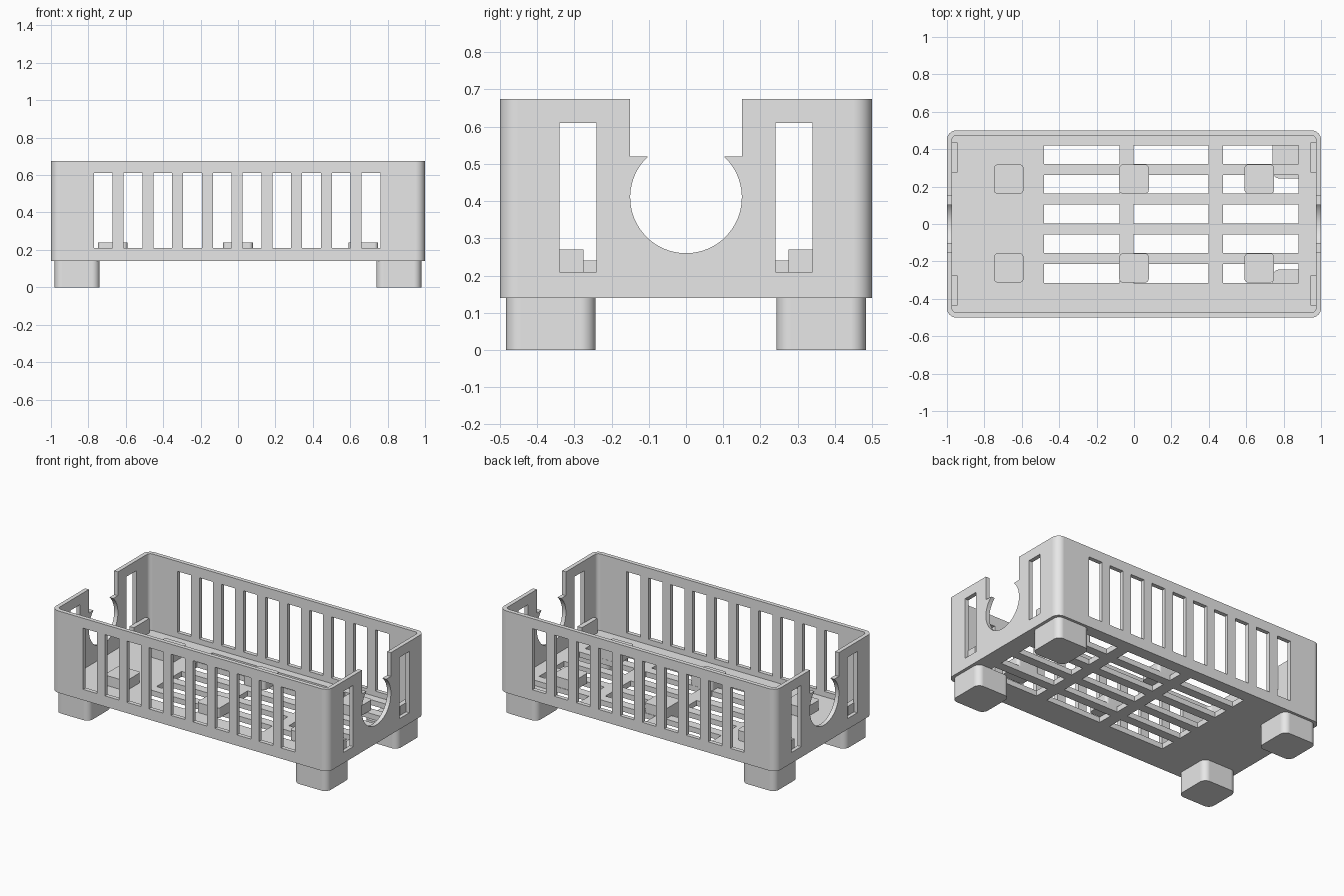
import bpy, bmesh, math

if "Cube" in bpy.data.objects:
    bpy.data.objects.remove(bpy.data.objects["Cube"])

grey = bpy.data.materials.new("plain grey")
grey.diffuse_color = (0.8, 0.8, 0.8, 1)
grey.use_nodes = True
grey.node_tree.nodes["Principled BSDF"].inputs["Base Color"].default_value = grey.diffuse_color

Z0, Z1, FLOOR = 0.14, 0.675, 0.175     # tray bottom, rim, floor top


def rounded_rect(x0, x1, y0, y1, r, n=10):
    """Counter-clockwise outline of a rectangle with round corners."""
    pts = []
    corners = [(x1 - r, y1 - r), (x0 + r, y1 - r), (x0 + r, y0 + r), (x1 - r, y0 + r)]
    for k, (cx, cy) in enumerate(corners):
        for i in range(n + 1):
            a = math.radians(90 * (k + i / n))
            pts.append((cx + r * math.cos(a), cy + r * math.sin(a)))
    return pts


def add_prism(bm, pts, lo, hi, axis="z"):
    """Extrude an outline along z (outline in x, y) or x (outline in y, z)."""
    def place(p, h):
        return (p[0], p[1], h) if axis == "z" else (h, p[0], p[1])
    a = [bm.verts.new(place(p, lo)) for p in pts]
    b = [bm.verts.new(place(p, hi)) for p in pts]
    bm.faces.new(a[::-1])
    bm.faces.new(b)
    for i in range(len(pts)):
        j = (i + 1) % len(pts)
        bm.faces.new((a[i], a[j], b[j], b[i]))


def add_box(bm, x0, x1, y0, y1, z0, z1):
    add_prism(bm, [(x0, y0), (x1, y0), (x1, y1), (x0, y1)], z0, z1)


def make_object(name, bm):
    bmesh.ops.recalc_face_normals(bm, faces=bm.faces)
    me = bpy.data.meshes.new(name)
    bm.to_mesh(me)
    bm.free()
    me.materials.append(grey)
    ob = bpy.data.objects.new(name, me)
    bpy.context.collection.objects.link(ob)
    return ob


def select(ob):
    bpy.ops.object.select_all(action="DESELECT")
    ob.select_set(True)
    bpy.context.view_layer.objects.active = ob


def cut(ob, cutter):
    mod = ob.modifiers.new("cut", "BOOLEAN")
    mod.operation, mod.solver, mod.object = "DIFFERENCE", "EXACT", cutter
    select(ob)
    bpy.ops.object.modifier_apply(modifier=mod.name)
    bpy.data.objects.remove(cutter)


def smooth(ob):
    select(ob)
    bpy.ops.object.shade_smooth_by_angle(angle=math.radians(30))
    wn = ob.modifiers.new("weighted normals", "WEIGHTED_NORMAL")
    wn.keep_sharp = True


# Tray: rounded block with a hollow
bm = bmesh.new()
add_prism(bm, rounded_rect(-1, 1, -0.5, 0.5, 0.05), Z0, Z1)
tray = make_object("tray", bm)
bm = bmesh.new()
add_prism(bm, rounded_rect(-0.973, 0.973, -0.473, 0.473, 0.025), FLOOR, 0.8)
cut(tray, make_object("hollow_cutter", bm))

# All openings in walls and floor
bm = bmesh.new()
for side in (-1, 1):
    # upright slots along the long walls
    for i in range(10):
        x = -0.72 + 0.159 * i
        ys = sorted((side * 0.44, side * 0.55))
        add_box(bm, x - 0.05, x + 0.05, *ys, 0.21, 0.61)
    xs = sorted((side * 0.94, side * 1.05))
    # two slots in each end wall
    for y in (-0.29, 0.29):
        add_box(bm, *xs, y - 0.05, y + 0.05, 0.21, 0.61)
    # round opening with a square notch above it
    a0 = math.asin(0.11 / 0.15)
    sweep = math.pi + 2 * a0
    keyhole = [(0.15 * math.cos(a0 - sweep * i / 48),
                0.41 + 0.15 * math.sin(a0 - sweep * i / 48)) for i in range(49)]
    keyhole += [(-0.15, 0.52), (-0.15, 0.8), (0.15, 0.8), (0.15, 0.52)]
    add_prism(bm, keyhole, *xs, axis="x")
# floor grille
for x in (-0.48, -0.003, 0.477):
    for k in range(5):
        y = 0.371 - 0.159 * k
        add_box(bm, x, x + 0.402, y - 0.05, y + 0.05, 0.1, 0.2)
cut(tray, make_object("opening_cutter", bm))
smooth(tray)

# Four feet
for sx, xn in ((-1, "left"), (1, "right")):
    for sy, yn in ((-1, "front"), (1, "back")):
        bm = bmesh.new()
        x, y = sx * 0.86, sy * 0.363
        add_prism(bm, rounded_rect(x - 0.12, x + 0.12, y - 0.12, y + 0.12, 0.04), 0, Z0)
        smooth(make_object(f"{yn}_{xn}_foot", bm))

# Support pads on the floor
for x in (-0.67, 0, 0.67):
    for y in (-0.235, 0.24):
        bm = bmesh.new()
        add_prism(bm, rounded_rect(x - 0.079, x + 0.079, y - 0.078, y + 0.078, 0.02, 5),
                  FLOOR, 0.24)
        smooth(make_object("support_pad", bm))

# Small ledges at the foot of the end walls
for sx in (-1, 1):
    for sy in (-1, 1):
        bm = bmesh.new()
        add_box(bm, *sorted((sx * 0.977, sx * 0.945)), *sorted((sy * 0.275, sy * 0.435)),
                FLOOR, 0.27)
        make_object("end_ledge", bm)
